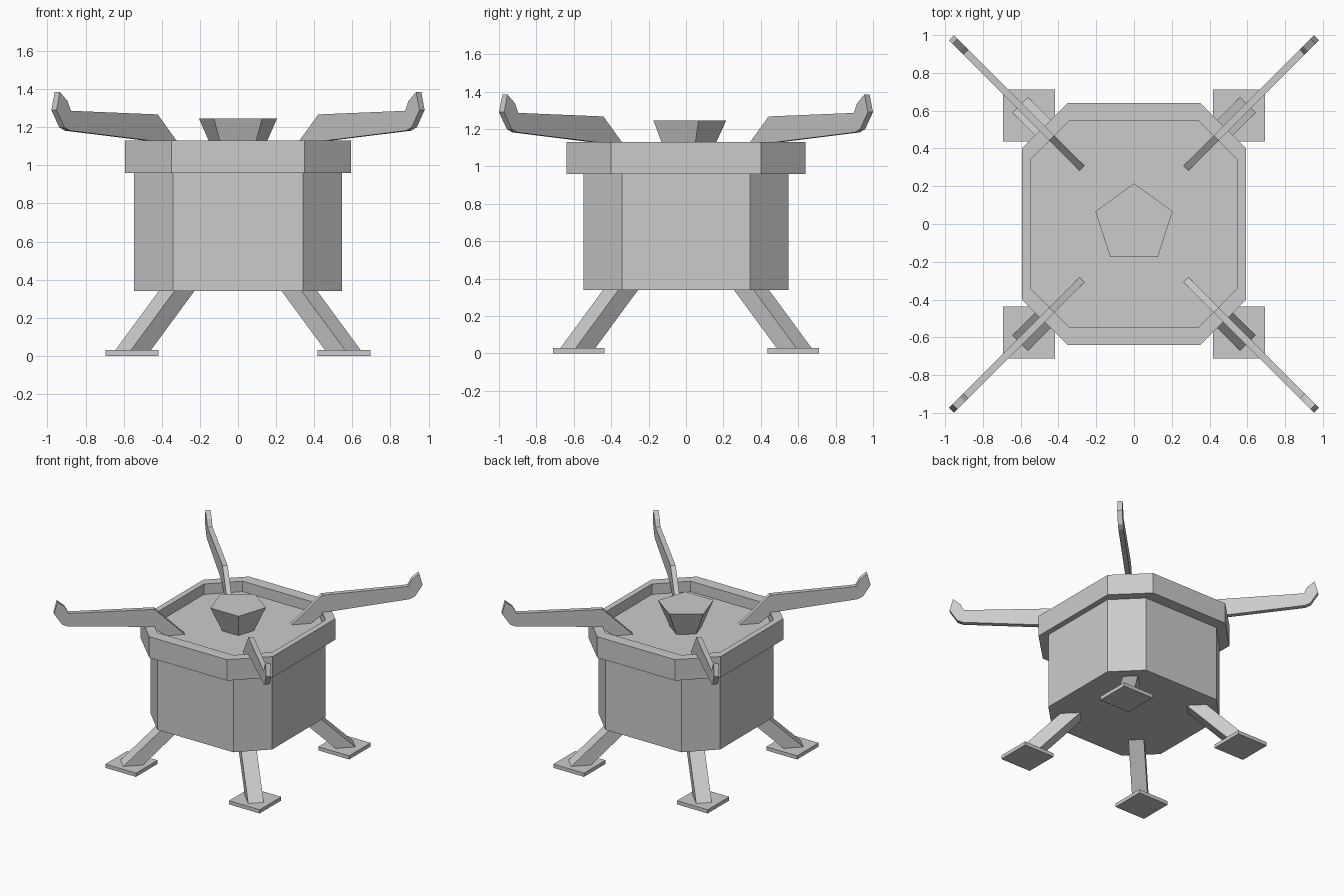
import bpy
import bmesh
from math import sin, cos, pi, sqrt
from mathutils import Vector

cube = bpy.data.objects.get("Cube")
if cube:
    bpy.data.objects.remove(cube, do_unlink=True)

grey = bpy.data.materials.new("plain_grey")
grey.use_nodes = True
grey.diffuse_color = (0.6, 0.6, 0.6, 1)
grey.node_tree.nodes["Principled BSDF"].inputs["Base Color"].default_value = (0.6, 0.6, 0.6, 1)


def skin(name, loops, closed=False):
    """Bridge matching loops of points; cap the ends, or join last to first."""
    bm = bmesh.new()
    rings = [[bm.verts.new(p) for p in loop] for loop in loops]
    pairs = list(zip(rings, rings[1:]))
    if closed:
        pairs.append((rings[-1], rings[0]))
    else:
        bm.faces.new(rings[0])
        bm.faces.new(rings[-1])
    for a, b in pairs:
        for i in range(len(a)):
            j = (i + 1) % len(a)
            bm.faces.new((a[i], a[j], b[j], b[i]))
    bmesh.ops.recalc_face_normals(bm, faces=bm.faces)
    mesh = bpy.data.meshes.new(name)
    bm.to_mesh(mesh)
    bm.free()
    mesh.materials.append(grey)
    obj = bpy.data.objects.new(name, mesh)
    bpy.context.collection.objects.link(obj)
    return obj


def octagon(hx, hy, cx, cy, z):
    """Rectangle of half size hx, hy with corners cut at cx, cy."""
    quarter = [(hx, cy), (cx, hy)]
    pts = quarter + [(-x, y) for x, y in reversed(quarter)]
    pts += [(-x, -y) for x, y in pts]
    return [Vector((x, y, z)) for x, y in pts]


def pentagon(r, z):
    return [Vector((r * cos(pi / 2 + k * 2 * pi / 5), r * sin(pi / 2 + k * 2 * pi / 5), z))
            for k in range(5)]


DECK, RIM_LOW, RIM_TOP, BASE = 1.045, 0.96, 1.13, 0.34
inner = (0.547, 0.547, 0.342, 0.342)
outer = (0.593, 0.64, 0.35, 0.402)

# Body with sunken deck, and the raised rim around it
skin("body", [octagon(*inner, BASE), octagon(*inner, DECK)])
skin("rim", [octagon(*inner, RIM_LOW), octagon(*outer, RIM_LOW),
             octagon(*outer, RIM_TOP), octagon(*inner, RIM_TOP)], closed=True)

# Five-sided hub in the middle of the deck
skin("hub", [pentagon(0.123, DECK), pentagon(0.215, 1.245)])

# Arm outline: distance along x, height
arm_profile = [(0.275, DECK), (0.375, DECK), (0.455, 1.127), (0.896, 1.182), (0.925, 1.2),
               (0.966, 1.29), (0.948, 1.385), (0.908, 1.337), (0.89, 1.286),
               (0.435, 1.267)]
ARM_SHIFT, ARM_HALF = 0.02, 0.0135

# Leg cross-section: outer and inner edge centres on the diagonal
LEG_HALF, LEG_SLIDE, PAD_TOP = 0.041, 0.232, 0.03
leg_section = [(0.603 + LEG_HALF, 0.63 - LEG_HALF), (0.603 - LEG_HALF, 0.63 + LEG_HALF),
               (0.498 - LEG_HALF, 0.525 + LEG_HALF), (0.498 + LEG_HALF, 0.525 - LEG_HALF)]

for side, sx in (("left", 1), ("right", -1)):
    for end, sy in (("front", -1), ("back", 1)):
        tag = f"{end}_{side}"
        # Thin hooked arm
        skin(f"arm_{tag}", [[Vector((sx * (x + o), sy * (x + ARM_SHIFT - o), z))
                             for x, z in arm_profile] for o in (-ARM_HALF, ARM_HALF)])
        # Slanted leg
        skin(f"leg_{tag}", [[Vector((sx * (x - s), sy * (y - s), z)) for x, y in leg_section]
                            for s, z in ((0, PAD_TOP), (LEG_SLIDE, BASE + 0.005))])
        # Square foot pad
        skin(f"foot_{tag}", [[Vector((sx * (0.556 + dx), sy * (0.574 + dy), z))
                              for dx, dy in ((-0.138, -0.138), (0.138, -0.138),
                                             (0.138, 0.138), (-0.138, 0.138))]
                             for z in (0, PAD_TOP)])
